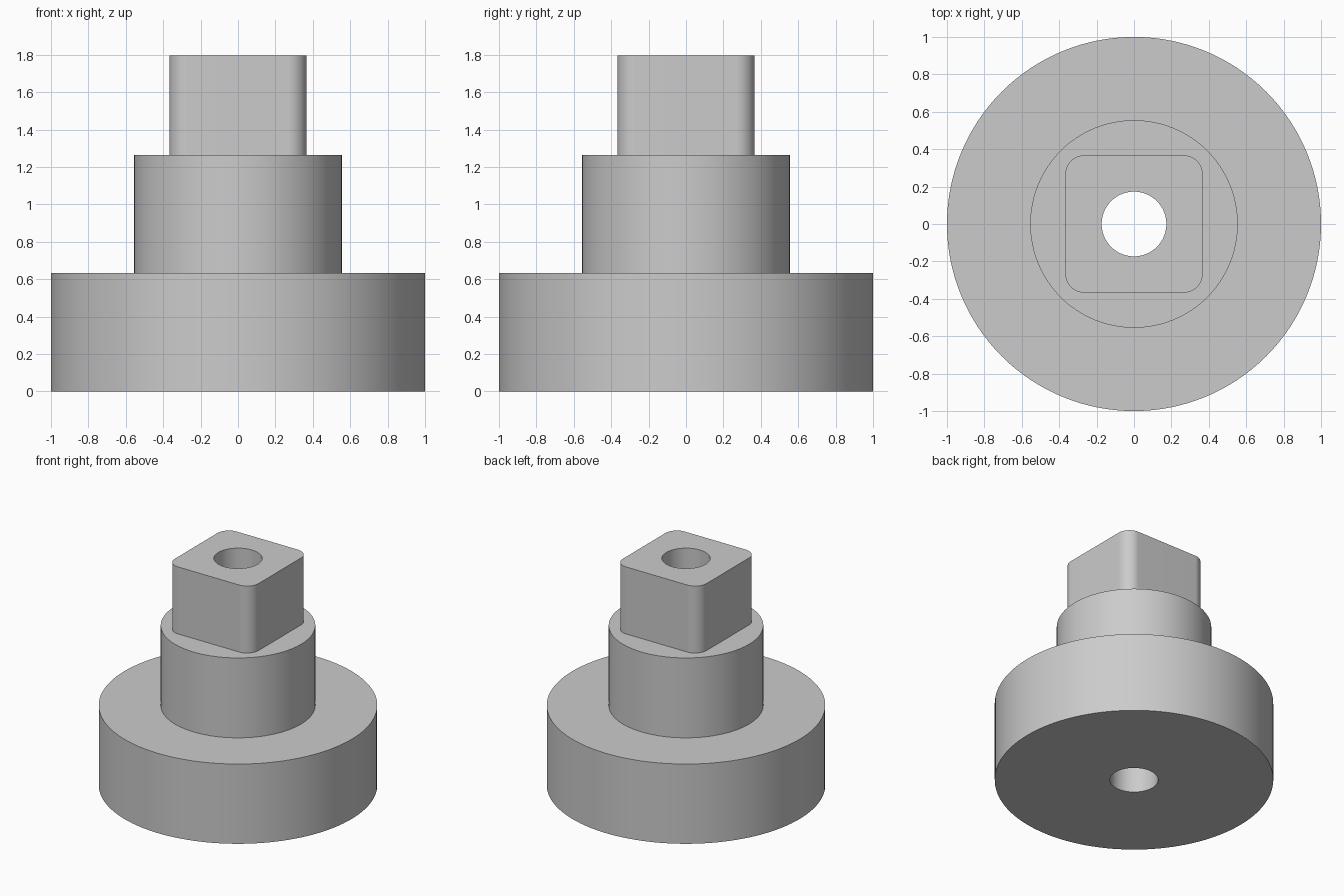
import bpy, bmesh
from math import cos, sin, pi, radians

SIDES = 128

if "Cube" in bpy.data.objects:
    bpy.data.objects.remove(bpy.data.objects["Cube"], do_unlink=True)

grey = bpy.data.materials.new("plain_grey")
colour = (0.6, 0.6, 0.6, 1)
grey.use_nodes = True
grey.diffuse_color = colour
grey.node_tree.nodes["Principled BSDF"].inputs["Base Color"].default_value = colour

bm = bmesh.new()


def outline(z, radius, straight=0.0):
    """Circle, or a rounded square when straight (half flat length) is set."""
    ring = []
    per_corner = SIDES // 4
    for corner in range(4):
        mid = (corner + 0.5) * pi / 2
        cx = straight * (1 if cos(mid) > 0 else -1)
        cy = straight * (1 if sin(mid) > 0 else -1)
        steps = per_corner - 1 if straight else per_corner
        for i in range(per_corner):
            a = (corner + i / steps) * pi / 2
            ring.append(bm.verts.new((cx + radius * cos(a), cy + radius * sin(a), z)))
    return ring


# Section heights and bore
base_top, collar_top, head_top = 0.632, 1.265, 1.796
bore = 0.173

rings = [
    outline(0, bore),                     # underside bore edge
    outline(0, 1.0),                      # round base
    outline(base_top, 1.0),
    outline(base_top, 0.555),             # round collar
    outline(collar_top, 0.555),
    outline(collar_top, 0.1, 0.267),      # rounded square head
    outline(head_top, 0.1, 0.267),
    outline(head_top, bore),              # top bore edge
]

# Skin neighbouring outlines; the last one joins the first through the bore
for lower, upper in zip(rings, rings[1:] + rings[:1]):
    for i in range(SIDES):
        j = (i + 1) % SIDES
        bm.faces.new((lower[i], lower[j], upper[j], upper[i]))
bmesh.ops.recalc_face_normals(bm, faces=bm.faces)

mesh = bpy.data.meshes.new("stepped_hub")
bm.to_mesh(mesh)
bm.free()
mesh.materials.append(grey)
hub = bpy.data.objects.new("stepped_hub", mesh)
bpy.context.collection.objects.link(hub)

bpy.ops.object.select_all(action="DESELECT")
hub.select_set(True)
bpy.context.view_layer.objects.active = hub
bpy.ops.object.shade_smooth_by_angle(angle=radians(30))
